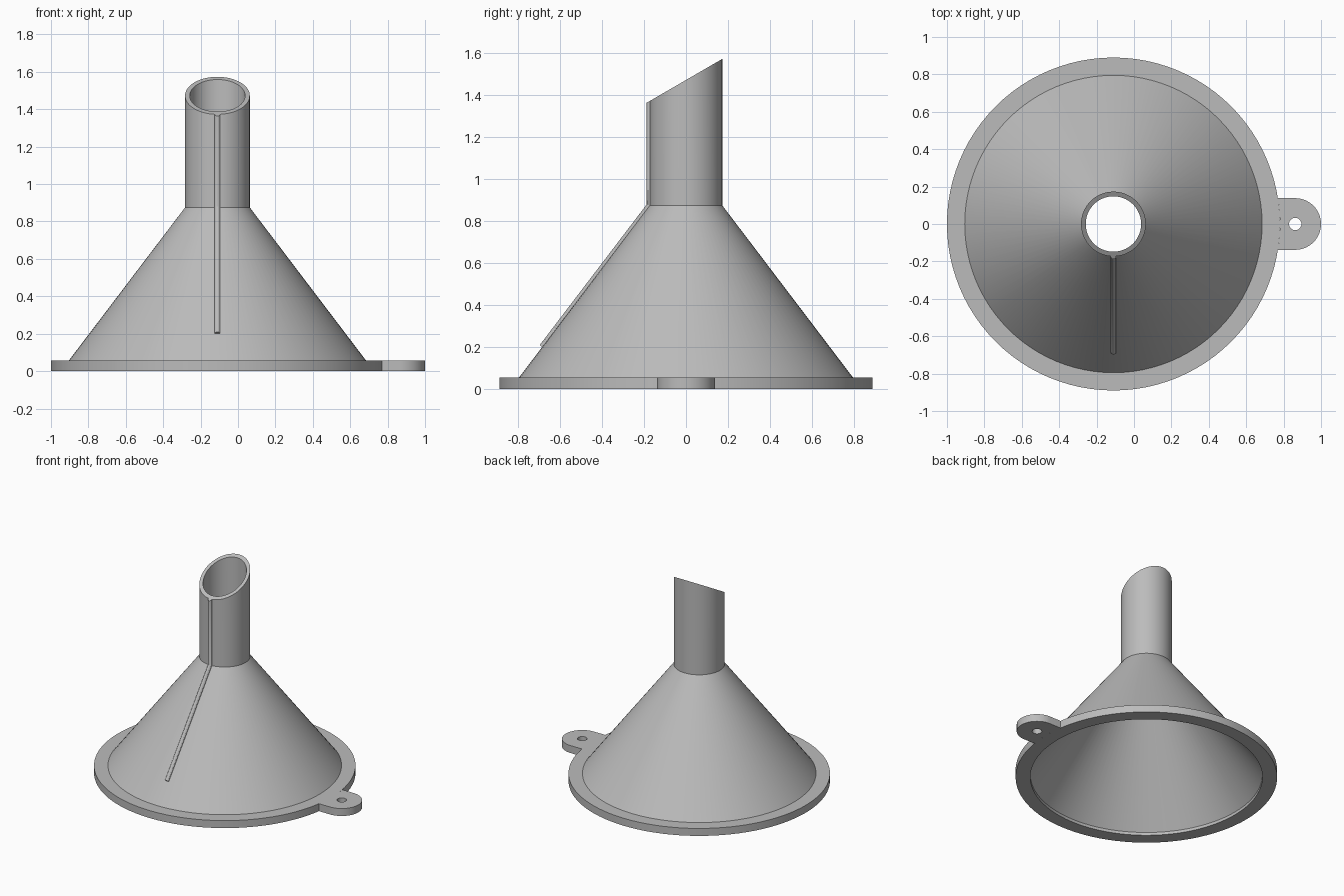
import bpy, bmesh, math

if "Cube" in bpy.data.objects:
    bpy.data.objects.remove(bpy.data.objects["Cube"])

CX = -0.11           # funnel axis
RIM_R, RIM_T = 0.89, 0.056
TUBE_R, BORE_R = 0.173, 0.148
SHOULDER_Z = 0.875
SEGS = 96

grey = bpy.data.materials.new("grey_plastic")
grey.diffuse_color = (0.5, 0.5, 0.5, 1)
grey.use_nodes = True
grey.node_tree.nodes["Principled BSDF"].inputs["Base Color"].default_value = grey.diffuse_color


def slant(y):
    """Height of the angled spout cut."""
    return 1.473 + 0.58 * y


def finish(obj):
    bpy.ops.object.select_all(action='DESELECT')
    obj.select_set(True)
    bpy.context.view_layer.objects.active = obj
    if obj.type == 'CURVE':
        bpy.ops.object.convert(target='MESH')
        obj = bpy.context.object
    obj.data.materials.clear()
    obj.data.materials.append(grey)
    bpy.ops.object.shade_smooth_by_angle(angle=math.radians(30))
    return obj


def add_poly(curve, pts, cyclic):
    s = curve.splines.new('POLY')
    s.points.add(len(pts) - 1)
    for p, co in zip(s.points, pts):
        p.co = (*co, 1)
    s.use_cyclic_u = cyclic


def arc(cx, r, a0, a1, n):
    return [(cx + r * math.cos(a0 + (a1 - a0) * i / n),
             r * math.sin(a0 + (a1 - a0) * i / n), 0) for i in range(n + 1)]


# Funnel body: closed lathe profile of rim, cone and spout; None marks the slanted top
profile = [(0.79, 0), (RIM_R, 0), (RIM_R, RIM_T), (0.795, RIM_T),
           (TUBE_R, SHOULDER_Z), (TUBE_R, None), (BORE_R, None),
           (BORE_R, 0.868), (0.79, 0.022)]
bm = bmesh.new()
rings = []
for i in range(SEGS):
    a = 2 * math.pi * i / SEGS
    ring = []
    for r, z in profile:
        y = r * math.sin(a)
        ring.append(bm.verts.new((CX + r * math.cos(a), y, slant(y) if z is None else z)))
    rings.append(ring)
n = len(profile)
for i in range(SEGS):
    a, b = rings[i], rings[(i + 1) % SEGS]
    for j in range(n):
        k = (j + 1) % n
        bm.faces.new((a[j], b[j], b[k], a[k]))
bmesh.ops.recalc_face_normals(bm, faces=bm.faces)
mesh = bpy.data.meshes.new("funnel_body")
bm.to_mesh(mesh)
bm.free()
body = bpy.data.objects.new("funnel_body", mesh)
bpy.context.collection.objects.link(body)
finish(body)

# Hanging tab: rounded plate following the rim edge, with a hole
TAB_X, TAB_R = 0.862, 0.138
t = math.asin(TAB_R / RIM_R)
cu = bpy.data.curves.new("hanging_tab", 'CURVE')
cu.dimensions = '2D'
cu.fill_mode = 'BOTH'
cu.extrude = RIM_T / 2
add_poly(cu, arc(TAB_X, TAB_R, -math.pi / 2, math.pi / 2, 32) + arc(CX, RIM_R, t, -t, 8), True)
add_poly(cu, arc(TAB_X, 0.033, 0, 2 * math.pi, 32)[:-1], True)
tab = bpy.data.objects.new("hanging_tab", cu)
tab.location.z = RIM_T / 2
bpy.context.collection.objects.link(tab)
finish(tab)

# Air vent rib: thin round rod running up the cone and spout front
low_z = 0.2
low_r = 0.795 - (low_z - RIM_T) * (0.795 - TUBE_R) / (SHOULDER_Z - RIM_T)
cu = bpy.data.curves.new("vent_rib", 'CURVE')
cu.dimensions = '3D'
cu.bevel_depth = 0.015
cu.bevel_resolution = 4
cu.use_fill_caps = True
add_poly(cu, [(CX, -low_r, low_z), (CX, -TUBE_R, SHOULDER_Z), (CX, -TUBE_R, 1.36)], False)
rib = bpy.data.objects.new("vent_rib", cu)
bpy.context.collection.objects.link(rib)
rib = finish(rib)
for v in rib.data.vertices:      # trim the top to the spout cut
    if v.co.z > 1.3:
        v.co.z = slant(v.co.y)
